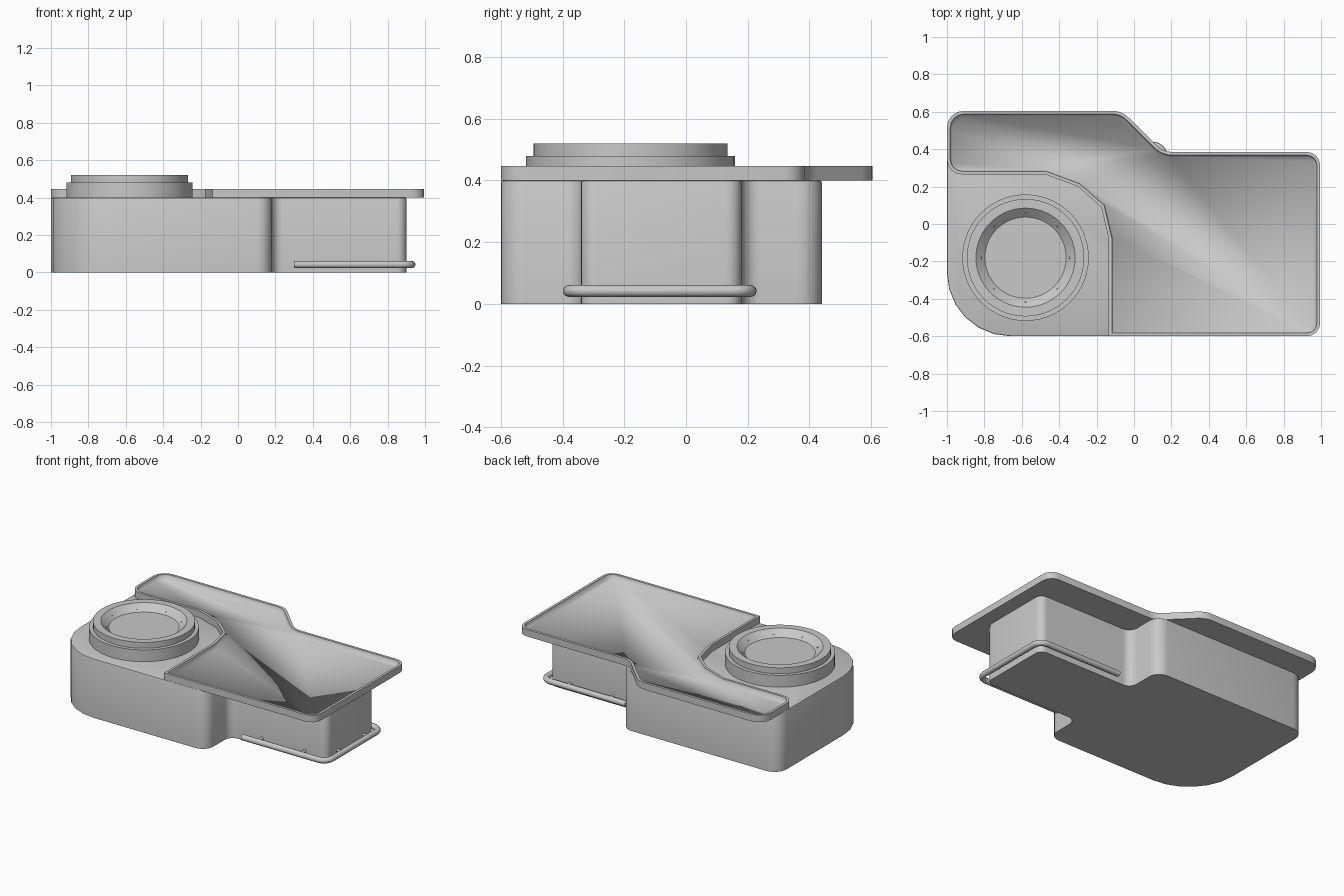
import bpy, bmesh, math
from mathutils import Vector

if "Cube" in bpy.data.objects:
    bpy.data.objects.remove(bpy.data.objects["Cube"], do_unlink=True)

grey = bpy.data.materials.new("plain_grey")
grey.use_nodes = True
grey.diffuse_color = (0.58, 0.58, 0.58, 1)
grey.node_tree.nodes["Principled BSDF"].inputs["Base Color"].default_value = (0.58, 0.58, 0.58, 1)


def rounded(points, steps=6):
    """Fillet each (x, y, radius) corner of an outline."""
    out = []
    for i, (x, y, r) in enumerate(points):
        p = Vector((x, y, 0))
        if r == 0:
            out.append(p)
            continue
        a, b = points[i - 1], points[(i + 1) % len(points)]
        u = (Vector((a[0], a[1], 0)) - p).normalized()
        v = (Vector((b[0], b[1], 0)) - p).normalized()
        half = u.angle(v) / 2
        centre = p + (u + v).normalized() * r / math.sin(half)
        start = p + u * r / math.tan(half) - centre
        end = p + v * r / math.tan(half) - centre
        sweep = math.atan2(start.cross(end).z, start.dot(end))
        first = math.atan2(start.y, start.x)
        for k in range(steps + 1):
            a = first + sweep * k / steps
            out.append(centre + Vector((math.cos(a), math.sin(a), 0)) * r)
    return out


def add_object(name, data):
    data.materials.append(grey)
    ob = bpy.data.objects.new(name, data)
    bpy.context.collection.objects.link(ob)
    return ob


def finish(name, bm, soft=()):
    """Smooth shading with sharp creases, except on the soft edges."""
    bm.normal_update()
    for f in bm.faces:
        f.smooth = True
    for e in bm.edges:
        e.smooth = e in soft or e.calc_face_angle(0) < math.radians(32)
    me = bpy.data.meshes.new(name)
    bm.to_mesh(me)
    bm.free()
    return add_object(name, me)


def prism(outline, z0, z1):
    """Extrude a counter-clockwise outline; returns the mesh and its top face."""
    bm = bmesh.new()
    low = [bm.verts.new((p.x, p.y, z0)) for p in outline]
    high = [bm.verts.new((p.x, p.y, z1)) for p in outline]
    n = len(outline)
    for i in range(n):
        j = (i + 1) % n
        bm.faces.new((low[i], low[j], high[j], high[i]))
    bm.faces.new(low[::-1])
    top = bm.faces.new(high)
    bm.normal_update()
    return bm, top


# Counter body: wide block with a narrower block on the left end
body = rounded([
    (-1, -0.6, 0.34), (0.18, -0.6, 0.08), (0.18, -0.34, 0.06),
    (0.9, -0.34, 0.05), (0.9, 0.18, 0.05), (0.18, 0.18, 0.06),
    (0.18, 0.44, 0.08), (-1, 0.44, 0.09)])
bm, top = prism(body, 0, 0.4)
bmesh.ops.bevel(bm, geom=list(top.edges), offset=0.007, segments=2,
                profile=0.5, affect='EDGES')
finish("counter_body", bm)

# Overhanging tray top with a thin lip and a sunken floor
tray = rounded([
    (-0.135, -0.6, 0), (0.995, -0.6, 0.07), (0.995, 0.385, 0.07),
    (0.155, 0.385, 0.12), (-0.065, 0.605, 0.12), (-1, 0.605, 0.09),
    (-1, 0.265, 0.08), (-0.475, 0.265, 0), (-0.3, 0.2, 0),
    (-0.175, 0.09, 0), (-0.135, -0.08, 0)], 4)
bm, floor = prism(tray, 0.4, 0.447)
bmesh.ops.inset_individual(bm, faces=[floor], thickness=0.017, use_even_offset=True)
bmesh.ops.inset_individual(bm, faces=[floor], thickness=0.008, depth=-0.032,
                           use_even_offset=True)
finish("tray_top", bm, set(floor.edges))

# Round two-tier tub, turned from a profile
cx, cy = -0.58, -0.18
profile = [(0, 0.395), (0.338, 0.395), (0.338, 0.48), (0.314, 0.48), (0.314, 0.52),
           (0.265, 0.52), (0.217, 0.478), (0, 0.478)]
bm = bmesh.new()
ring = [bm.verts.new((cx + r, cy, z)) for r, z in profile]
edges = [bm.edges.new(pair) for pair in zip(ring, ring[1:])]
bmesh.ops.spin(bm, geom=ring + edges, cent=(cx, cy, 0), axis=(0, 0, 1),
               angle=math.tau, steps=56)
bmesh.ops.remove_doubles(bm, verts=bm.verts, dist=0.0005)
bmesh.ops.recalc_face_normals(bm, faces=bm.faces)
finish("round_tub", bm)

# Small jets around the sloping tub wall
for i in range(8):
    a = math.tau * i / 8
    bpy.ops.mesh.primitive_cylinder_add(
        vertices=10, radius=0.006, depth=0.008,
        location=(cx + 0.235 * math.cos(a), cy + 0.235 * math.sin(a), 0.493),
        rotation=(0, -math.radians(41), a))
    jet = bpy.context.object
    jet.name = f"tub_jet_{i + 1}"
    jet.data.materials.append(grey)


def tube(name, path, z, radius):
    cu = bpy.data.curves.new(name, 'CURVE')
    cu.dimensions = '3D'
    cu.bevel_depth = radius
    cu.bevel_resolution = 4
    cu.use_fill_caps = True
    sp = cu.splines.new('POLY')
    sp.points.add(len(path) - 1)
    for pt, p in zip(sp.points, path):
        pt.co = (p.x, p.y, z, 1)
    sp.use_smooth = True
    return add_object(name, cu)


# Foot rail wrapped around the narrow end, with its brackets
tube("foot_rail", rounded([(0.3, -0.38, 0), (0.93, -0.38, 0.06),
                           (0.93, 0.21, 0.06), (0.3, 0.21, 0)]), 0.042, 0.019)
for side, wall, rail in (("front", -0.33, -0.38), ("back", 0.17, 0.21)):
    for i, x in enumerate((0.42, 0.74)):
        tube(f"rail_bracket_{side}_{i + 1}",
             [Vector((x, wall, 0)), Vector((x, rail, 0))], 0.052, 0.01)
for i, y in enumerate((-0.22, 0.06)):
    tube(f"rail_bracket_end_{i + 1}",
         [Vector((0.89, y, 0)), Vector((0.93, y, 0))], 0.052, 0.01)
